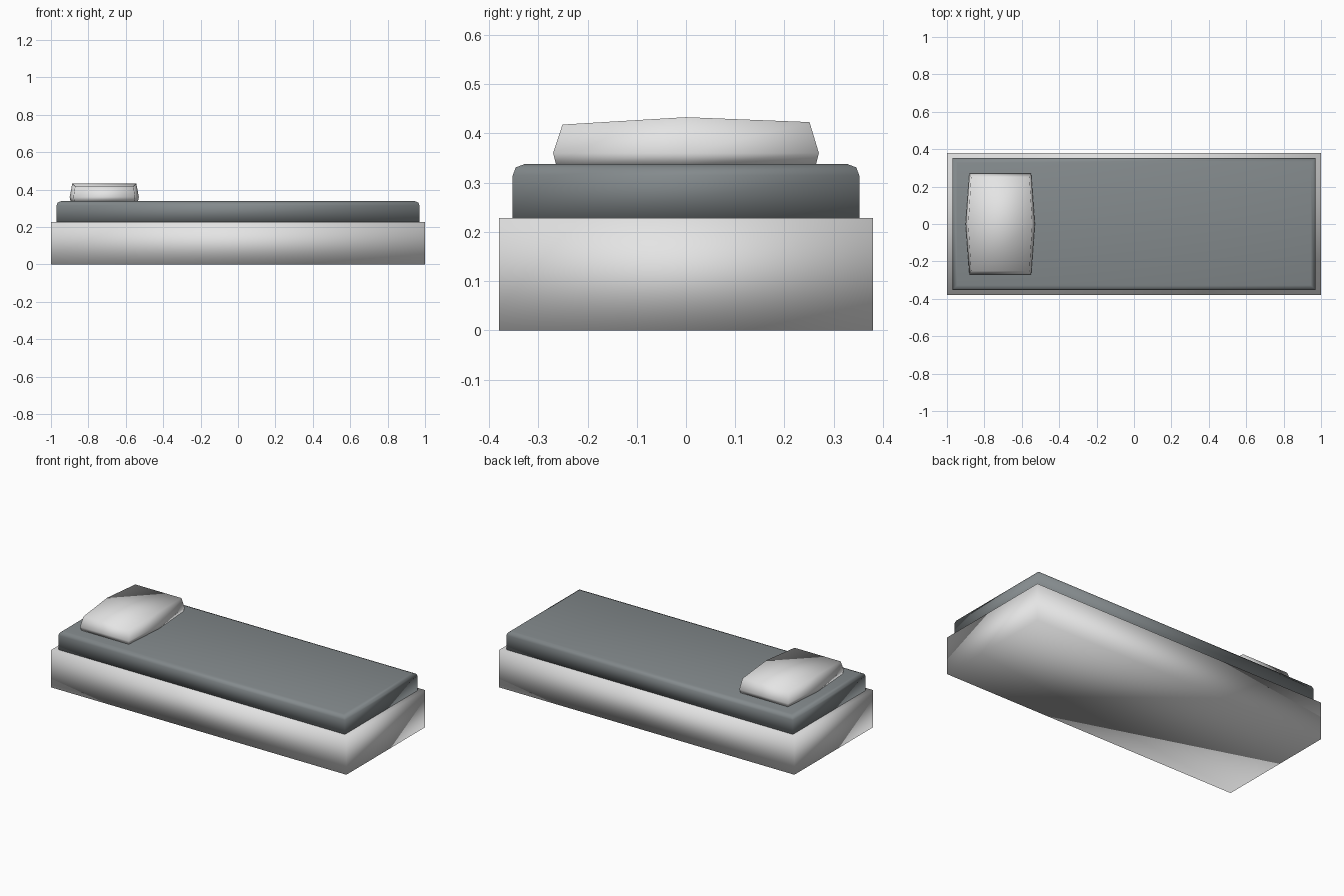
import bpy

if "Cube" in bpy.data.objects:
    bpy.data.objects.remove(bpy.data.objects["Cube"])


def material(name, rgb):
    m = bpy.data.materials.new(name)
    m.diffuse_color = (*rgb, 1.0)
    m.use_nodes = True
    m.node_tree.nodes["Principled BSDF"].inputs["Base Color"].default_value = m.diffuse_color
    return m


LIGHT = material("off_white", (0.78, 0.78, 0.78))
GREY = material("slate_grey", (0.23, 0.255, 0.265))


def rect(hx, hy, z):
    """Rectangular ring, counter-clockwise from above."""
    return [(-hx, -hy, z), (hx, -hy, z), (hx, hy, z), (-hx, hy, z)]


def bulged(cx, mid, end, hy, z_front, z_mid, z_back):
    """Ring with its long sides bulging outward at y = 0."""
    return [(cx - end, -hy, z_front), (cx + end, -hy, z_front), (cx + mid, 0, z_mid),
            (cx + end, hy, z_back), (cx - end, hy, z_back), (cx - mid, 0, z_mid)]


def loft(name, rings, mat):
    """Closed smooth solid through a stack of rings, bottom to top."""
    n = len(rings[0])
    verts = [p for r in rings for p in r]
    faces = [(k * n + i, k * n + (i + 1) % n, (k + 1) * n + (i + 1) % n, (k + 1) * n + i)
             for k in range(len(rings) - 1) for i in range(n)]
    caps = [(0, 1, 2, 3)] if n == 4 else [(0, 1, 2, 5), (5, 2, 3, 4)]
    top = (len(rings) - 1) * n
    for c in caps:
        faces.append(tuple(reversed(c)))
        faces.append(tuple(top + i for i in c))
    me = bpy.data.meshes.new(name)
    me.from_pydata(verts, [], faces)
    me.materials.append(mat)
    me.shade_smooth()
    ob = bpy.data.objects.new(name, me)
    bpy.context.collection.objects.link(ob)
    return ob


# Bed base: plain box
loft("bed_base", [rect(1.0, 0.38, 0.0), rect(1.0, 0.38, 0.228)], LIGHT)

# Mattress: box with a rounded top rim
loft("mattress", [rect(0.97, 0.352, 0.22), rect(0.97, 0.352, 0.315),
                  rect(0.964, 0.346, 0.331), rect(0.945, 0.327, 0.338)], GREY)

# Pillow: bulging sides and a low ridge across the middle
PX = -0.715
loft("pillow", [bulged(PX, 0.180, 0.160, 0.264, 0.336, 0.336, 0.336),
                bulged(PX, 0.185, 0.165, 0.270, 0.360, 0.360, 0.360),
                bulged(PX, 0.171, 0.156, 0.251, 0.418, 0.433, 0.423)], LIGHT)
